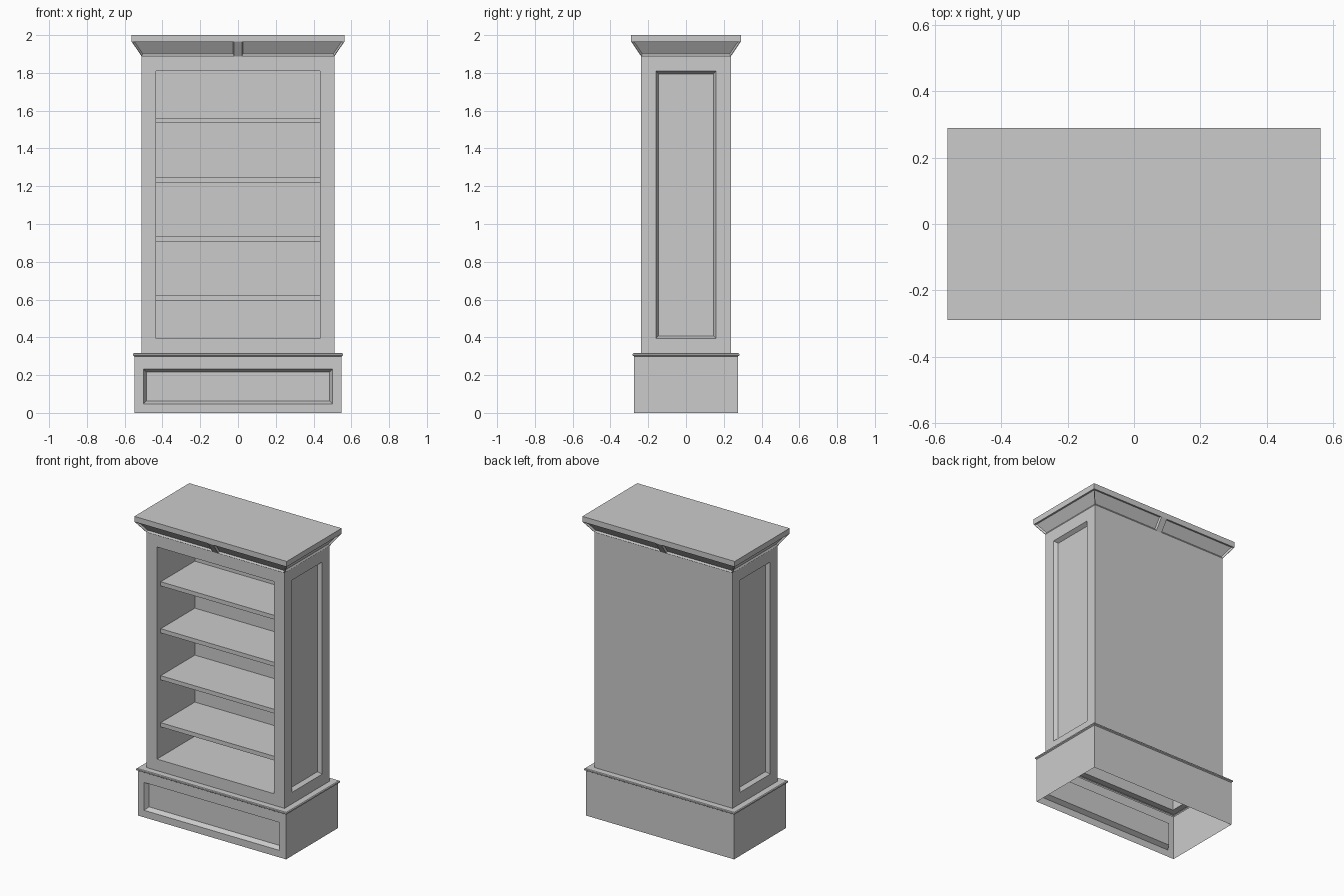
import bpy, bmesh

if "Cube" in bpy.data.objects:
    bpy.data.objects.remove(bpy.data.objects["Cube"])

HX, HY = 0.51, 0.237          # half size of the cabinet body


def loft(bm, profile, cap=False):
    """Stack rectangular rings given as (offset from body, z); return bands of [front, right, back, left]."""
    rings = []
    for o, z in profile:
        x, y = HX + o, HY + o
        rings.append([bm.verts.new(p) for p in
                      ((-x, -y, z), (x, -y, z), (x, y, z), (-x, y, z))])
    bands = []
    for a, b in zip(rings, rings[1:]):
        bands.append([bm.faces.new((a[i], a[(i + 1) % 4], b[(i + 1) % 4], b[i]))
                      for i in range(4)])
    if cap:
        bm.faces.new(rings[-1])
    return bands


def inset(bm, faces, thickness, depth=0.0):
    bm.normal_update()
    bmesh.ops.inset_individual(bm, faces=faces, thickness=thickness,
                               depth=depth, use_even_offset=True)


def finish(bm, name):
    bm.normal_update()
    mesh = bpy.data.meshes.new(name)
    bm.to_mesh(mesh)
    bm.free()
    ob = bpy.data.objects.new(name, mesh)
    bpy.context.collection.objects.link(ob)
    return ob


# plinth base: hollow shell with a rounded ledge and a recessed front panel
bm = bmesh.new()
bands = loft(bm, [(0.038, 0), (0.038, 0.28), (0.038, 0.299), (0.046, 0.304),
                  (0.046, 0.312), (0.041, 0.316), (0, 0.316)])
inset(bm, [bands[0][0]], 0.047)
inset(bm, [bands[0][0]], 0.016, -0.03)
bmesh.ops.dissolve_limit(bm, angle_limit=0.01, verts=bm.verts[:],
                         edges=[e for e in bm.edges
                                if all(abs(v.co.z - 0.28) < 1e-4 for v in e.verts)])
finish(bm, "plinth_base")

# cabinet body: open shelf bay in front, recessed panels on both sides
bm = bmesh.new()
front, right, back, left = loft(bm, [(0, 0.316), (0, 1.887)])[0]
inset(bm, [front, right, left], 0.077)
inset(bm, [front], 0.0, -0.40)
inset(bm, [right, left], 0.015, -0.025)
finish(bm, "cabinet_body")

# shelves, set slightly back from the front
for i in range(4):
    bm = bmesh.new()
    bmesh.ops.create_cube(bm, size=1)
    y0, y1 = -0.197, 0.163
    for v in bm.verts:
        v.co = (v.co.x * 0.866, v.co.y * (y1 - y0) + (y0 + y1) / 2,
                v.co.z * 0.028 + 0.607 + i * 0.3138)
    finish(bm, "shelf_%d" % (i + 1))

# crown moulding: sloped faces with inset panels, split by a centre bracket front and back
bm = bmesh.new()
loft(bm, [(0, 1.887), (0.053, 1.965)])
for x in (-0.018, 0.018):
    bmesh.ops.bisect_plane(bm, geom=bm.verts[:] + bm.edges[:] + bm.faces[:],
                           plane_co=(x, 0, 0), plane_no=(1, 0, 0))
panels = [f for f in bm.faces if abs(f.calc_center_median().x) > 0.03]
inset(bm, panels, 0.003)
inset(bm, panels, 0.006, -0.012)
finish(bm, "crown_moulding")

# flat top board
bm = bmesh.new()
loft(bm, [(0.053, 1.965), (0.053, 2.0)], cap=True)
finish(bm, "top_board")
